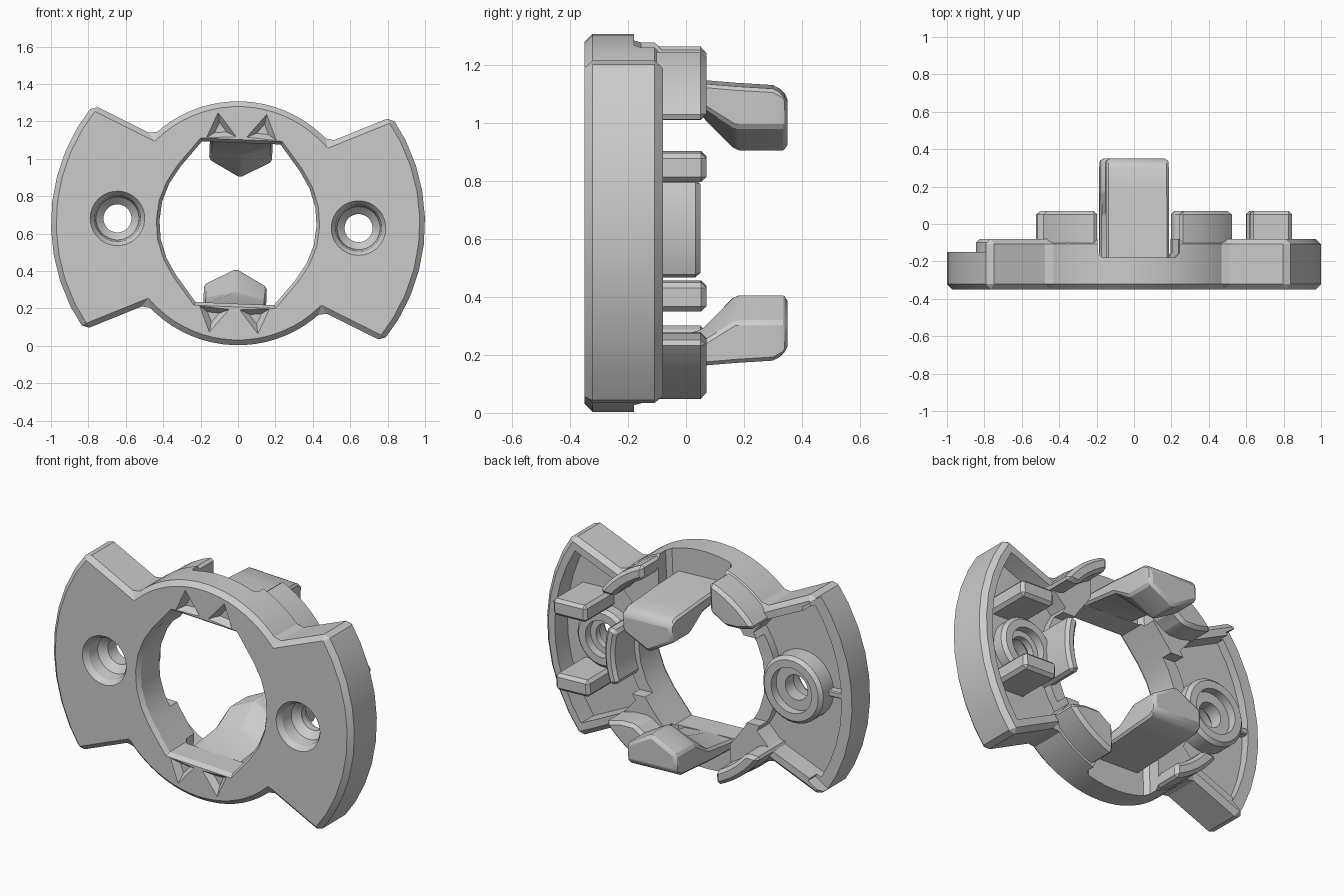
import bpy, bmesh
from math import cos, sin, radians
from mathutils import Matrix

cube = bpy.data.objects.get("Cube")
if cube:
    bpy.data.objects.remove(cube)

# The whole part is turned slightly about its centre axis
PLACE = Matrix.Translation((0, 0, 0.655)) @ Matrix.Rotation(radians(2.3), 4, 'Y')


def arc(r, a0, a1, n):
    angles = [radians(a0 + (a1 - a0) * i / n) for i in range(n + 1)]
    return [(r * cos(a), r * sin(a)) for a in angles]


def circle(r, u=0, n=32):
    return [(p[0] + u, p[1]) for p in arc(r, 0, 360, n)[:-1]]


def box(u0, u1, v0, v1):
    return [(u0, v0), (u1, v0), (u1, v1), (u0, v1)]


def turned(pts):
    return [(-u, -v) for u, v in pts]


def scaled(pts, s):
    cu = sum(p[0] for p in pts) / len(pts)
    cv = sum(p[1] for p in pts) / len(pts)
    return [(cu + (u - cu) * s, cv + (v - cv) * s) for u, v in pts]


def apply(obj, mod):
    bpy.context.view_layer.objects.active = obj
    bpy.ops.object.modifier_apply(modifier=mod.name)


def loft(name, sections, bevel=0):
    """Solid through matching (depth, outline) sections."""
    bm = bmesh.new()
    rings = [[bm.verts.new((u, y, v)) for u, v in pts] for y, pts in sections]
    for a, b in zip(rings, rings[1:]):
        for i in range(len(a)):
            j = (i + 1) % len(a)
            bm.faces.new((a[i], a[j], b[j], b[i]))
    bm.faces.new(rings[0])
    bm.faces.new(rings[-1])
    bmesh.ops.recalc_face_normals(bm, faces=bm.faces)
    bm.transform(PLACE)
    mesh = bpy.data.meshes.new(name)
    bm.to_mesh(mesh)
    bm.free()
    obj = bpy.data.objects.new(name, mesh)
    bpy.context.collection.objects.link(obj)
    if bevel:
        mod = obj.modifiers.new("bevel", 'BEVEL')
        mod.width = bevel
        mod.limit_method = 'ANGLE'
        mod.angle_limit = radians(28)
        apply(obj, mod)
    return obj


def prism(name, pts, y0, y1, bevel=0):
    return loft(name, [(y0, pts), (y1, pts)], bevel)


def combine(target, other, operation='DIFFERENCE'):
    mod = target.modifiers.new("combine", 'BOOLEAN')
    mod.operation = operation
    mod.solver = 'EXACT'
    mod.object = other
    apply(target, mod)
    bpy.data.objects.remove(other)


# Body: ring with two fan-shaped wings
half = arc(1, -37, 37, 9) + arc(0.652, 44, 136, 18)
body = prism("body", half + turned(half), -0.35, -0.08, 0.028)

# Hollow wings, low hole lips and arm slots
FLOOR = -0.2
pocket = arc(0.93, -33.5, 33.5, 9) + [(0.488, 0.386)] + arc(0.5, 36, -36, 8) + [(0.488, -0.386)]
for flip in (list, turned):
    combine(body, prism("pocket", flip(pocket), FLOOR, 0.1))
    combine(body, prism("lip_cut", flip(box(0.3, 0.53, -0.26, 0.26)), -0.15, 0.1))
    combine(body, prism("arm_slot", flip(box(-0.22, 0.22, 0.36, 0.8)), -0.18, 0.1, 0.025))
rim = arc(0.9, 145, 215, 10) + arc(1.1, 215, 145, 10)
combine(body, prism("low_rim", rim, -0.15, 0.1))

# Screw bosses, each with a raised collar
for u, r, top in ((-0.645, 0.2, -0.08), (0.645, 0.175, -0.12)):
    boss = loft("boss", [(-0.29, circle(r, u)), (top - 0.02, circle(r, u)),
                         (top, circle(r - 0.02, u))])
    combine(body, boss, 'UNION')
    combine(body, prism("collar", circle(r - 0.065, u), top - 0.05, 0.1))

# Central opening with a chamfered front edge
side = [(0.21, 0.43), (0.32, 0.29), (0.375, 0.2), (0.41, 0.1)]
right = [(u, -v) for u, v in side] + [(0.42, 0)] + side[::-1]
opening = right + turned(right)
wide = scaled(opening, 1.04)
combine(body, loft("opening", [(-0.4, wide), (-0.35, wide), (-0.325, opening), (0.2, opening)]))

# Countersunk screw holes
for u in (-0.645, 0.645):
    profile = ((-0.4, 0.146), (-0.35, 0.146), (-0.32, 0.125), (-0.25, 0.115),
               (-0.21, 0.075), (0.2, 0.075))
    combine(body, loft("screw_hole", [(y, circle(r, u)) for y, r in profile]))

# Sunken triangular marks on the front of the ring
mark = [(0.13, 0.587), (0.187, 0.45), (0.028, 0.462)]
for s in (1, -1):
    for flip in (list, turned):
        pts = flip([(u * s, v) for u, v in mark])
        combine(body, loft("mark", [(-0.37, pts), (-0.35, pts), (-0.315, scaled(pts, 0.4))]))

parts = [body]


# Clip arms with V-shaped hooks
def arm_section(w, top, edge, apex):
    return [(-w, top), (w, top), (w, edge), (0, apex), (-w, edge)]


arm = [(-0.25, arm_section(0.168, 0.5, 0.445, 0.44)),
       (-0.16, arm_section(0.168, 0.495, 0.435, 0.425)),
       (0.05, arm_section(0.168, 0.487, 0.41, 0.37)),
       (0.17, arm_section(0.168, 0.477, 0.335, 0.245)),
       (0.3, arm_section(0.168, 0.469, 0.335, 0.245)),
       (0.335, arm_section(0.166, 0.45, 0.335, 0.245)),
       (0.35, arm_section(0.158, 0.42, 0.338, 0.255))]

# Curved guard walls beside the arms, flush with the ring
broad = arc(0.645, 110, 143, 5) + [(-0.41, 0.365), (-0.31, 0.365)] + arc(0.48, 128, 117.3, 2)
slim = arc(0.645, 36, 70, 6) + arc(0.565, 67, 41, 5)

for flip, place in ((list, "upper"), (turned, "lower")):
    parts.append(loft(place + "_clip_arm", [(y, flip(p)) for y, p in arm], 0.012))
    parts.append(prism(place + "_broad_guard", flip(broad), -0.23, 0.07, 0.02))
    parts.append(prism(place + "_slim_guard", flip(slim), -0.23, 0.07, 0.02))

# Posts and curved stop on the left wing
for s, place in ((1, "upper"), (-1, "lower")):
    v = 0.223 * s
    parts.append(prism(place + "_post", box(0.61, 0.835, v - 0.05, v + 0.05), -0.23, 0.07, 0.018))
stop = arc(0.515, -20, 20, 6) + arc(0.45, 20, -20, 6)
parts.append(prism("curved_stop", stop, -0.23, 0.05, 0.018))

# Rib between the right boss and its rim
parts.append(prism("rib", box(-0.95, -0.83, -0.018, 0.018), -0.23, -0.155, 0.006))

bpy.ops.object.select_all(action='DESELECT')
for obj in parts:
    obj.select_set(True)
bpy.context.view_layer.objects.active = body
bpy.ops.object.shade_smooth_by_angle(angle=radians(25))
